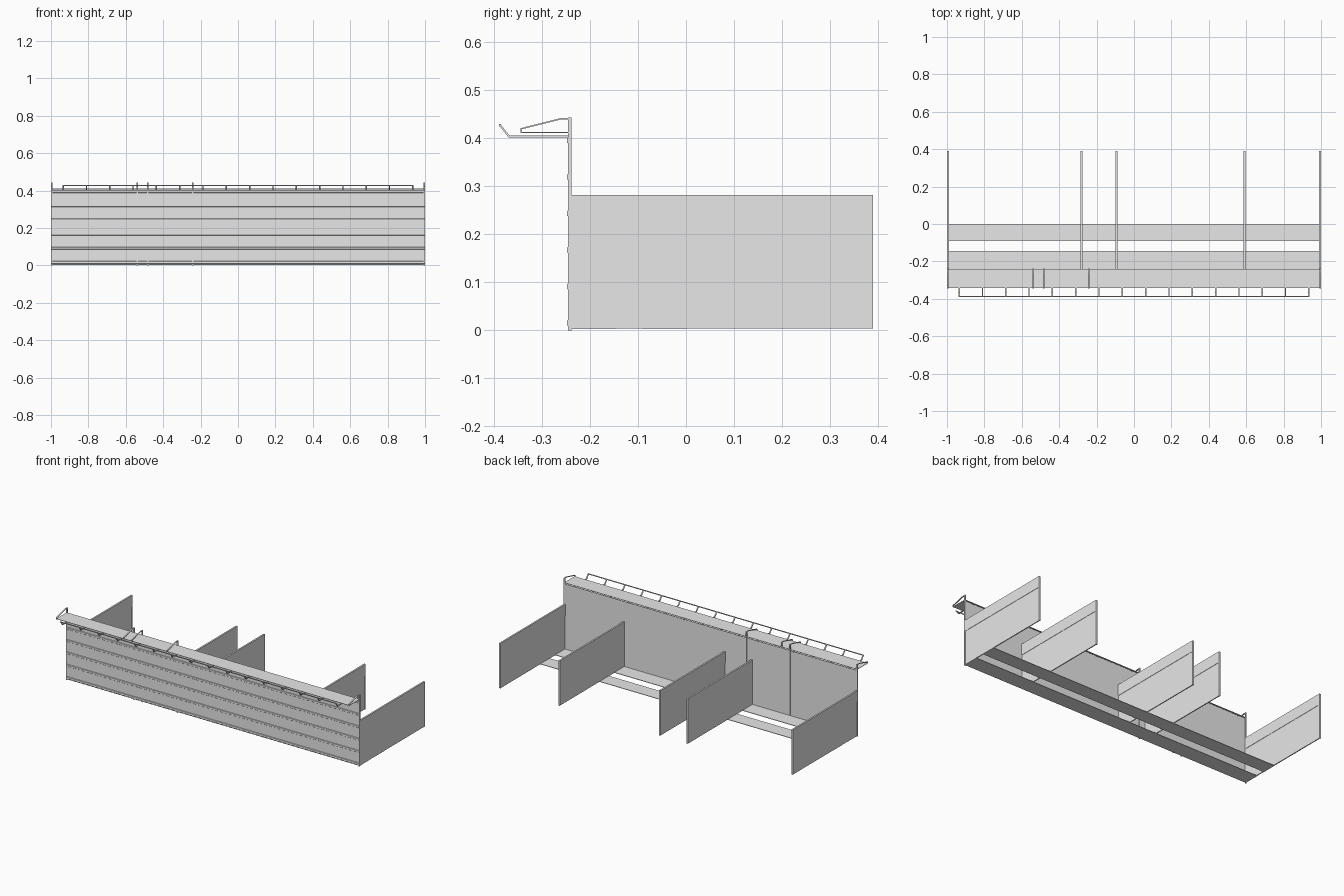
import bpy
import bmesh
from mathutils import Matrix, Vector

cube = bpy.data.objects.get("Cube")
if cube:
    bpy.data.objects.remove(cube, do_unlink=True)

GREY = (0.8, 0.8, 0.8, 1.0)
grey = bpy.data.materials.new("plain grey")
grey.use_nodes = True
grey.diffuse_color = GREY
grey.node_tree.nodes["Principled BSDF"].inputs["Base Color"].default_value = GREY


def finish(name, bm):
    bmesh.ops.recalc_face_normals(bm, faces=bm.faces)
    mesh = bpy.data.meshes.new(name)
    bm.to_mesh(mesh)
    bm.free()
    mesh.materials.append(grey)
    obj = bpy.data.objects.new(name, mesh)
    bpy.context.collection.objects.link(obj)
    return obj


def add_box(bm, low, high):
    low, high = Vector(low), Vector(high)
    matrix = Matrix.Translation((low + high) / 2) @ Matrix.Diagonal((high - low).to_4d())
    bmesh.ops.create_cube(bm, size=1, matrix=matrix)


def add_bars(bm, x, path, width, depth):
    """Thin square bars along a path of (y, z) points at one x."""
    for (y0, z0), (y1, z1) in zip(path, path[1:]):
        a, b = Vector((x, y0, z0)), Vector((x, y1, z1))
        along = (b - a).normalized()
        side = Vector((1, 0, 0))
        turn = Matrix((side, along, side.cross(along))).transposed().to_4x4()
        size = Matrix.Diagonal((width, (b - a).length + depth * 0.5, depth, 1))
        bmesh.ops.create_cube(bm, size=1, matrix=Matrix.Translation((a + b) / 2) @ turn @ size)


# Front wall: shallow horizontal ribs, extruded along x
BACK, FACE, RIB = -0.241, -0.2445, -0.247
profile = [(BACK, 0.405), (BACK, 0.004), (FACE, 0.004)]
for i in range(6):
    z = 0.008 + i * 0.076
    profile += [(FACE, z), (RIB, z + 0.002), (RIB, z + 0.012), (FACE, z + 0.014)]
profile.append((FACE, 0.405))
bm = bmesh.new()
face = bm.faces.new([bm.verts.new((-0.997, y, z)) for y, z in profile])
new = bmesh.ops.extrude_face_region(bm, geom=[face])["geom"]
bmesh.ops.translate(bm, vec=(1.994, 0, 0), verts=[v for v in new if isinstance(v, bmesh.types.BMVert)])
finish("front_wall", bm)

# Floor strips
for name, y0, y1 in (("front_floor_strip", -0.24, -0.145), ("rear_floor_strip", -0.09, 0.0)):
    bm = bmesh.new()
    add_box(bm, (-0.997, y0, 0.003), (0.997, y1, 0.006))
    finish(name, bm)

# Partitions: thin lower sheet, end stud and thicker upper board
for i, x in enumerate((-0.994, -0.281, -0.094, 0.591, 0.994)):
    bm = bmesh.new()
    add_box(bm, (x - 0.003, -0.24, 0.004), (x + 0.003, 0.384, 0.212))
    add_box(bm, (x - 0.005, 0.382, 0.004), (x + 0.005, 0.389, 0.212))
    add_box(bm, (x - 0.005, -0.24, 0.212), (x + 0.005, 0.389, 0.281))
    finish(f"partition_{i + 1}", bm)

# Shelf along the top of the wall
bm = bmesh.new()
add_box(bm, (-0.997, -0.342, 0.410), (0.997, -0.24, 0.4125))
finish("top_shelf", bm)

# Hooked brackets and the rail they carry
bm = bmesh.new()
for i in range(16):
    x = -0.935 + i * 1.87 / 15
    add_bars(bm, x, [(-0.241, 0.403), (-0.368, 0.403), (-0.387, 0.427)], 0.007, 0.004)
finish("shelf_brackets", bm)
bm = bmesh.new()
add_box(bm, (-0.938, -0.389, 0.424), (0.938, -0.385, 0.429))
finish("front_rail", bm)

# Posts with sloping braces over the shelf
for i, x in enumerate((-0.995, -0.538, -0.482, -0.242, 0.995)):
    bm = bmesh.new()
    add_box(bm, (x - 0.004, -0.245, 0.0), (x + 0.004, -0.238, 0.442))
    add_bars(bm, x, [(-0.343, 0.411), (-0.343, 0.419), (-0.26, 0.440), (-0.24, 0.440)], 0.007, 0.003)
    finish(f"braced_post_{i + 1}", bm)
